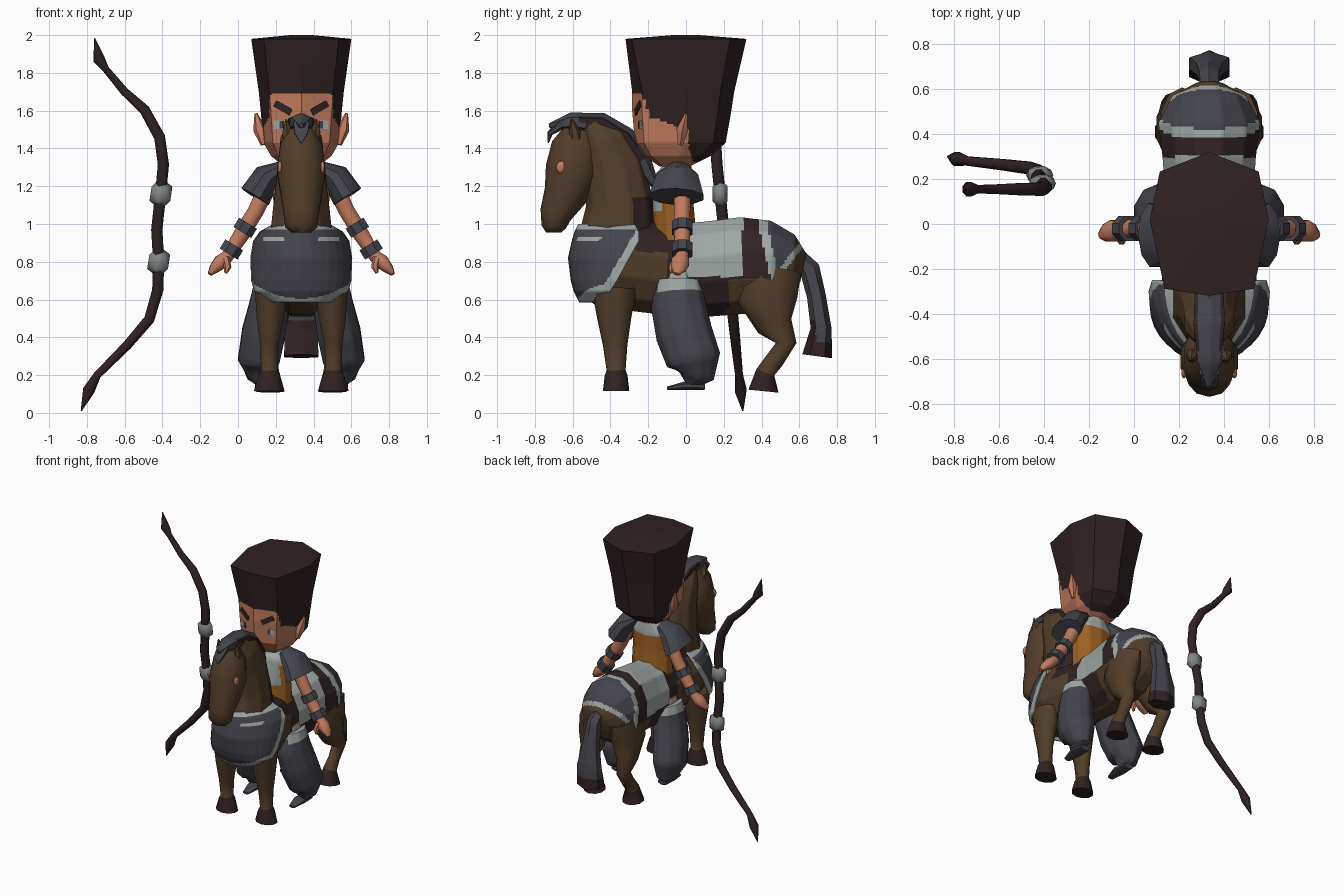
import bpy, bmesh, math
from mathutils import Vector, Matrix

cube = bpy.data.objects.get("Cube")
if cube:
    bpy.data.objects.remove(cube)

# Palette: sRGB bytes turned into linear values
PALETTE = {"dark_brown": (48, 34, 34), "skin": (192, 122, 92), "horse_brown": (82, 62, 42),
           "dark_grey": (68, 68, 76), "light_grey": (158, 166, 163), "leather": (156, 96, 34),
           "stone_grey": (128, 134, 132)}
MATS = {}
for key, rgb in PALETTE.items():
    m = bpy.data.materials.new(key)
    col = [((c / 255 + 0.055) / 1.055) ** 2.4 for c in rgb] + [1]
    m.use_nodes = True
    m.diffuse_color = col
    bsdf = next(n for n in m.node_tree.nodes if n.type == 'BSDF_PRINCIPLED')
    bsdf.inputs["Base Color"].default_value = col
    bsdf.inputs["Roughness"].default_value = 0.9
    MATS[key] = m

CENTRE = 0.335          # horse and rider sit to one side of the bow
SIDES = ((1, "left_"), (-1, "right_"))
X, Y = Vector((1, 0, 0)), Vector((0, 1, 0))


def finish(name, bm, color, rule=None, cuts=0, angle=50, offset=CENTRE):
    """Turn a bmesh into an object; rule(x, y, z) names the colour of each face."""
    bmesh.ops.recalc_face_normals(bm, faces=bm.faces)
    if cuts:
        bmesh.ops.subdivide_edges(bm, edges=bm.edges[:], cuts=cuts, use_grid_fill=True)
    names = [color]
    if rule:
        for f in bm.faces:
            key = rule(*f.calc_center_median()) or color
            if key not in names:
                names.append(key)
            f.material_index = names.index(key)
    me = bpy.data.meshes.new(name)
    bm.to_mesh(me)
    bm.free()
    for key in names:
        me.materials.append(MATS[key])
    ob = bpy.data.objects.new(name, me)
    bpy.context.collection.objects.link(ob)
    ob.location.x = offset
    bpy.ops.object.select_all(action='DESELECT')
    ob.select_set(True)
    bpy.context.view_layer.objects.active = ob
    bpy.ops.object.shade_smooth_by_angle(angle=math.radians(angle))
    return ob


def skin_rings(rings, closed=True):
    """Bridge rings of points with quads."""
    bm = bmesh.new()
    rows = [[bm.verts.new(p) for p in r] for r in rings]
    n = len(rows[0])
    for a, b in zip(rows, rows[1:]):
        for i in range(n if closed else n - 1):
            j = (i + 1) % n
            bm.faces.new((a[i], a[j], b[j], b[i]))
    if closed:
        bm.faces.new(rows[0])
        bm.faces.new(rows[-1])
    return bm


def tube(name, pts, color, s=1, ref=X, n=10, **kw):
    """Loft along a path; each point is x, y, z, radius along ref, other radius."""
    cs = [Vector((p[0] * s, p[1], p[2])) for p in pts]
    rings = []
    for i, c in enumerate(cs):
        t = (cs[min(i + 1, len(cs) - 1)] - cs[max(i - 1, 0)]).normalized()
        a = (ref - t * ref.dot(t)).normalized()
        b = t.cross(a)
        ra, rb = pts[i][3], pts[i][-1]
        ang = [2 * math.pi * (k + 0.5) / n for k in range(n)]
        rings.append([c + a * ra * math.cos(q) + b * rb * math.sin(q) for q in ang])
    return finish(name, skin_rings(rings), color, **kw)


def plate(name, color, loc, size, rot_y=0, rot_z=0):
    bm = bmesh.new()
    mat = (Matrix.Translation(loc) @ Matrix.Rotation(rot_z, 4, 'Z')
           @ Matrix.Rotation(rot_y, 4, 'Y') @ Matrix.Diagonal((*size, 1)))
    bmesh.ops.create_cube(bm, size=1, matrix=mat)
    return finish(name, bm, color, angle=20)


def ball(name, color, loc, size, detail=2, **kw):
    bm = bmesh.new()
    bmesh.ops.create_icosphere(bm, subdivisions=detail, radius=1,
                               matrix=Matrix.Translation(loc) @ Matrix.Diagonal((*size, 1)))
    return finish(name, bm, color, **kw)


# Horse body with saddle panel and rump cloth
def body_paint(x, y, z):
    front = y - (0.375 + (1.04 - z) * 0.22)
    low = z - (0.67 + (y - 0.46) * 1.3)
    if front > 0 and low > 0:
        return "light_grey" if front < 0.045 or low < 0.05 else "dark_grey"
    if 0 < y < 0.3 and z > 0.72:
        return "light_grey"
    if y < -0.1 and z < 0.85 or y < -0.27 or y > 0.22 and z < 0.71 or z < 0.52 or low < 0:
        return "horse_brown"
    return "dark_brown"


tube("horse_body", [(0, -.58, .8, .12, .17), (0, -.48, .8, .21, .23), (0, -.35, .79, .23, .25),
                    (0, -.1, .76, .2, .25), (0, .1, .76, .2, .26), (0, .3, .78, .215, .265),
                    (0, .45, .775, .235, .25), (0, .57, .78, .17, .17), (0, .62, .77, .07, .08)],
     "horse_brown", n=12, rule=body_paint, cuts=9)

# Horse neck, head, mane and tail
tube("horse_neck", [(0, -.36, .88, .18, .22), (0, -.35, 1.1, .155, .18), (0, -.38, 1.3, .13, .16),
                    (0, -.44, 1.44, .115, .13), (0, -.5, 1.53, .07, .07)], "horse_brown", cuts=5,
     rule=lambda x, y, z: "dark_brown" if y > -.28 and .9 < z < 1.14 else None)
tube("horse_head", [(0, -.57, 1.5, .07, .08), (0, -.58, 1.42, .115, .13), (0, -.60, 1.28, .135, .145),
                    (0, -.64, 1.15, .113, .115), (0, -.69, 1.05, .097, .085),
                    (0, -.70, .985, .09, .065), (0, -.70, .955, .055, .04)], "horse_brown")
tube("mane", [(0, -.725, 1.52, .012, .012), (0, -.61, 1.54, .06, .05), (0, -.45, 1.53, .08, .06),
              (0, -.33, 1.45, .075, .07), (0, -.24, 1.33, .06, .06), (0, -.16, 1.2, .02, .02)],
     "dark_grey", n=6, cuts=3,
     rule=lambda x, y, z: "dark_brown" if abs(x) > .05 and y > -.55 else None)
tube("forelock", [(0, -.66, 1.53, .05, .03), (0, -.72, 1.48, .04, .015), (0, -.73, 1.43, .004, .004)],
     "dark_grey", n=6)
tube("tail", [(0, .58, .83, .045, .05), (0, .655, .76, .05, .055), (0, .69, .62, .065, .05),
              (0, .715, .45, .1, .055), (0, .695, .3, .105, .08)], "dark_grey", n=6, cuts=3,
     rule=lambda x, y, z: "dark_brown" if z < .36 or y < .685 and z < .5 else None)

# Chest cloth: bowl shaped sheet with trimmed edges
ROWS = [(1.0, .15, -.57, -.27), (.96, .22, -.59, -.25), (.91, .255, -.605, -.25),
        (.82, .27, -.625, -.30), (.70, .265, -.61, -.365), (.645, .25, -.595, -.40),
        (.585, .17, -.565, -.43)]


def chest_paint(x, y, z):
    rear = -.24 - (.93 - z) * .59
    patch = .09 < abs(x) < .2 and .905 < z < .935
    if z < .605 + x * x * 1.2 or z > .97 or y > rear - .045 or patch:
        return "light_grey"


sheet = [[(w * math.sin(u * math.pi / 16), yb + (yf - yb) * math.cos(u * math.pi / 16), z)
          for u in range(-8, 9)] for z, w, yf, yb in ROWS]
cloth = finish("chest_cloth", skin_rings(sheet, False), "dark_grey", rule=chest_paint, cuts=6)
cloth.modifiers.new("thickness", 'SOLIDIFY').thickness = 0.01


# Legs, horse ears and eyes
def hoof(x, y, z):
    return "dark_brown" if z < .22 else None


for s, side in SIDES:
    tube(side + "front_leg", [(.16, -.38, .66, .09, .12), (.165, -.38, .5, .075, .09),
                              (.17, -.375, .36, .05, .065), (.17, -.37, .225, .045, .05),
                              (.17, -.37, .2, .06, .06), (.17, -.37, .115, .085, .07)],
         "horse_brown", s, rule=hoof)
    tube(side + "hind_leg", [(.12, .45, .76, .1, .16), (.14, .43, .6, .1, .16),
                             (.155, .47, .46, .075, .095), (.165, .53, .37, .05, .055),
                             (.165, .47, .28, .04, .05), (.165, .42, .215, .05, .05),
                             (.165, .41, .115, .08, .08)], "horse_brown", s, rule=hoof)
    tube(side + "horse_ear", [(.06, -.58, 1.43, .04, .04), (.075, -.59, 1.49, .03, .03),
                              (.08, -.605, 1.555, .004, .004)], "horse_brown", s, n=6)
    ball(side + "horse_eye", "skin", (.113 * s, -.66, 1.3), (.012, .028, .034))

# Rider torso and neck
tube("torso", [(0, -.05, .62, .2, .12), (0, -.04, .72, .215, .13), (0, -.06, .88, .16, .12),
               (0, -.07, 1.1, .155, .11), (0, -.06, 1.25, .16, .1), (0, -.03, 1.33, .07, .06)],
     "leather", cuts=6,
     rule=lambda x, y, z: "light_grey" if z < .74 or z > 1.21 or y < -.13 and z > 1.08 else None)
tube("neck", [(0, -.03, 1.3, .06, .06), (0, -.03, 1.42, .06, .06)], "skin")

# Rider limbs
for s, side in SIDES:
    tube(side + "trouser", [(.15, -.04, .7, .1, .12), (.17, -.04, .57, .11, .145),
                            (.2, -.01, .42, .12, .15), (.225, .04, .28, .115, .145),
                            (.215, .05, .2, .075, .1), (.2, .01, .165, .04, .05)], "dark_grey", s,
         cuts=3, rule=lambda x, y, z: "light_grey" if z > .655 else None)
    tube(side + "foot", [(.2, .1, .14, .04, .02), (.2, 0, .145, .05, .025), (.2, -.1, .13, .025, .01)],
         "dark_grey", s, n=8)
    tube(side + "shoulder_pad", [(.1, -.04, 1.3, .06, .035), (.18, -.045, 1.25, .115, .075),
                                 (.245, -.05, 1.145, .15, .085)], "dark_grey", s, ref=Y, angle=35)
    tube(side + "arm", [(.18, -.02, 1.2, .05), (.24, -.02, 1.07, .046), (.32, -.02, .94, .046),
                        (.39, -.02, .83, .036), (.425, -.03, .8, .052, .042),
                        (.46, -.04, .765, .042, .03), (.485, -.05, .735, .018, .012)],
         "skin", s, ref=Y, n=8)
    tube(side + "thumb", [(.4, -.05, .82, .022), (.39, -.075, .77, .02), (.4, -.08, .74, .008)],
         "skin", s, ref=Y, n=6)
    for k, (bx, bz) in enumerate(((.297, .98), (.37, .865))):
        tube(side + "wristband_" + str(k + 1), [(bx - .015, -.02, bz + .024, .06),
                                                (bx + .015, -.02, bz - .024, .06)],
             "dark_grey", s, ref=Y, n=8, angle=30)


# Rider head: flared octagonal hair block over the face
def outline(corner):
    half = [(0, -1), (.75, -corner), (1, .06), (.83, .73), (0, 1)]
    return half + [(-x, y) for x, y in half[3:0:-1]]


HEAD = [(1.305, .09, -.14, .02, .8), (1.36, .16, -.22, .13, .8), (1.43, .2, -.27, .21, .8),
        (1.6, .215, -.285, .24, .8), (1.7, .225, -.285, .255, .8), (1.98, .265, -.32, .32, .9),
        (2.0, .06, -.07, .07, .9)]


def hair(x, y, z):
    temple = y > -.2 + max(0, z - 1.6) * -.4 and z > 1.56 - max(0, y + .17) * .35
    nape = y > .015 + max(0, 1.4 - z) * .3 and z > 1.33
    if z > 1.69 or temple or nape:
        return "dark_brown"


finish("head", skin_rings([[(w * x, (f + b) / 2 + y * (b - f) / 2, z) for x, y in outline(c)]
                           for z, w, f, b, c in HEAD]), "skin", rule=hair, cuts=11, angle=25)
for s, side in SIDES:
    tube(side + "ear", [(.2, -.03, 1.42, .015), (.22, -.02, 1.5, .035), (.24, 0, 1.585, .008)],
         "skin", s, ref=Y, n=6)
    plate(side + "eyebrow", "dark_brown", (.098 * s, -.2545, 1.615), (.1, .009, .036), -.5 * s, .31 * s)
    plate(side + "eye", "light_grey", (.12 * s, -.2405, 1.525), (.05, .009, .045), 0, .31 * s)
    plate(side + "pupil", "dark_grey", (.105 * s, -.2475, 1.525), (.02, .007, .04), 0, .31 * s)

# Bow: one curved stave with leaf tips and two grip knobs
STAVE = [(-.76, 1.985, .003), (-.735, 1.87, .034), (-.70, 1.82, .02), (-.60, 1.70, .024),
         (-.495, 1.605, .03), (-.415, 1.46, .032), (-.395, 1.315, .032), (-.41, 1.155, .032),
         (-.43, .97, .032), (-.42, .8, .032), (-.425, .65, .032), (-.47, .495, .03),
         (-.585, .36, .027), (-.745, .2, .022), (-.79, .12, .034), (-.83, .01, .003)]


def lean(z):
    return .155 + .105 * max(0, 1.4 - z)


tube("bow_stave", [(x, lean(z), z, r) for x, z, r in STAVE], "dark_brown", ref=Y, n=8, offset=0)
for name, x, z in (("upper_knob", -.408, 1.16), ("lower_knob", -.42, .8)):
    ball("bow_" + name, "stone_grey", (x, lean(z), z), (.068, .047, .085), 1, offset=0, angle=60)
